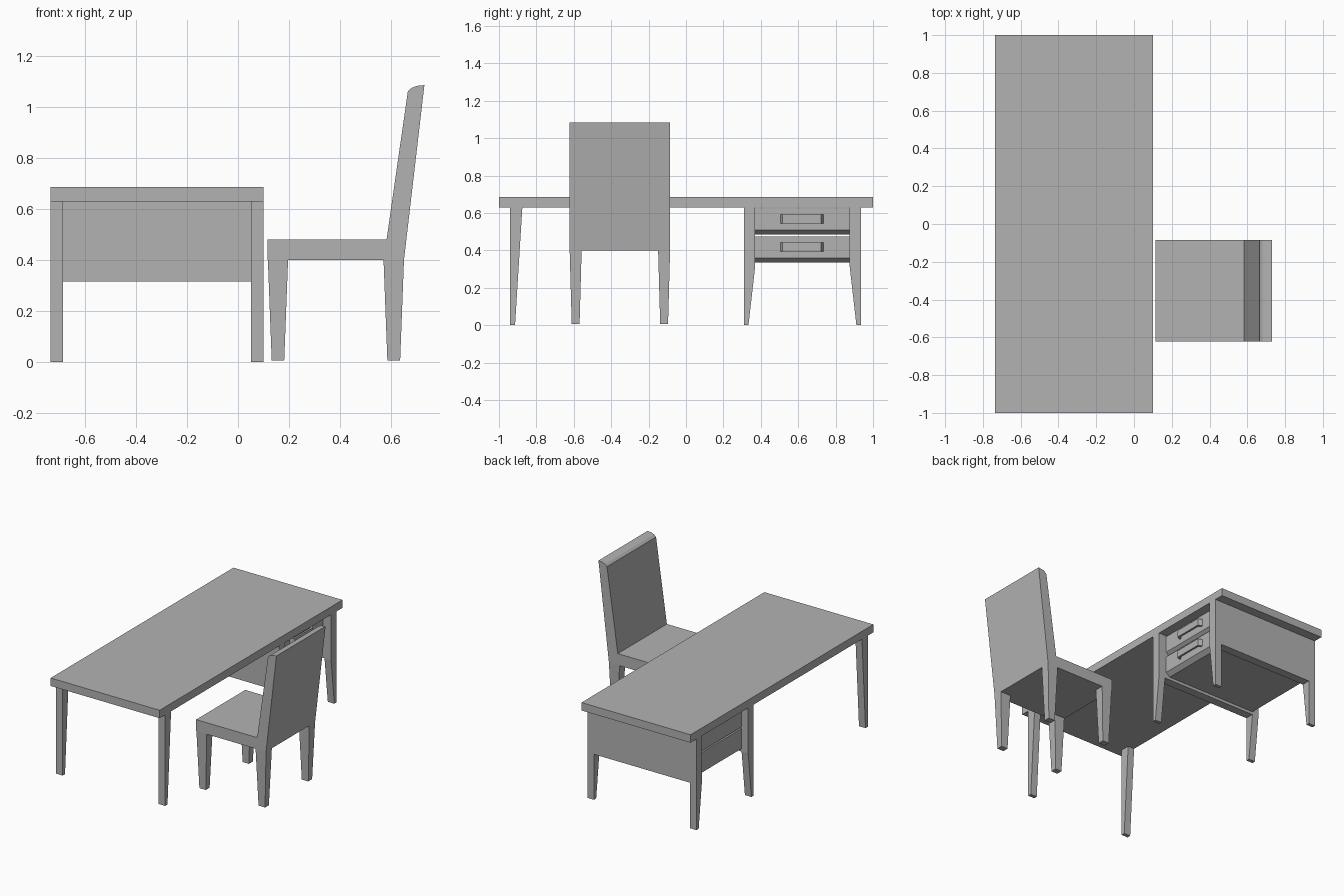
import bpy

cube = bpy.data.objects.get("Cube")
if cube:
    bpy.data.objects.remove(cube, do_unlink=True)

grey = bpy.data.materials.new("plain grey")
grey.use_nodes = True
grey.diffuse_color = (0.45, 0.45, 0.45, 1)
grey.node_tree.nodes["Principled BSDF"].inputs["Base Color"].default_value = grey.diffuse_color


def loft(name, first, second):
    """Closed solid between two matching rings of points."""
    n = len(first)
    faces = [tuple(range(n))[::-1], tuple(range(n, 2 * n))]
    faces += [(i, (i + 1) % n, n + (i + 1) % n, n + i) for i in range(n)]
    mesh = bpy.data.meshes.new(name)
    mesh.from_pydata(first + second, [], faces)
    mesh.materials.append(grey)
    obj = bpy.data.objects.new(name, mesh)
    bpy.context.collection.objects.link(obj)
    bpy.context.view_layer.objects.active = obj
    obj.select_set(True)
    bpy.ops.object.mode_set(mode='EDIT')
    bpy.ops.mesh.select_all(action='SELECT')
    bpy.ops.mesh.normals_make_consistent(inside=False)
    bpy.ops.object.mode_set(mode='OBJECT')
    obj.select_set(False)
    return obj


def rect(x, y, z):
    return [(x[0], y[0], z), (x[1], y[0], z), (x[1], y[1], z), (x[0], y[1], z)]


def box(name, x, y, z):
    return loft(name, rect(x, y, z[0]), rect(x, y, z[1]))


def leg(name, x, y, z, foot_x, foot_y):
    return loft(name, rect(foot_x, foot_y, z[0]), rect(x, y, z[1]))


def extrude_y(name, profile, y0, y1):
    return loft(name, [(x, y0, z) for x, z in profile], [(x, y1, z) for x, z in profile])


# Desk top
BACK, FRONT, UNDER, PANEL = -0.735, 0.1, 0.63, 0.315
box("desk_top", (BACK, FRONT), (-1, 1), (UNDER, 0.685))

# Side panels that carry the drawers
for name, y in (("inner", (0.31, 0.37)), ("outer", (0.875, 0.935))):
    box(name + "_side_panel", (BACK, FRONT), y, (PANEL, UNDER))

# Desk legs, tapered on one side only
for end, x in (("back", (BACK, BACK + 0.05)), ("front", (FRONT - 0.05, FRONT))):
    leg(end + "_free_leg", x, (-0.94, -0.875), (0, UNDER), x, (-0.94, -0.914))
    leg(end + "_inner_leg", x, (0.31, 0.37), (0, PANEL), x, (0.31, 0.334))
    leg(end + "_outer_leg", x, (0.875, 0.935), (0, PANEL), x, (0.911, 0.935))

# Drawers with a sloping finger edge below and a bar handle
for name, top in (("upper", 0.625), ("lower", 0.475)):
    low = top - 0.14
    extrude_y(name + "_drawer", [(-0.685, low), (0.01, low), (0.04, low + 0.025),
                                 (0.04, top), (-0.685, top)], 0.37, 0.875)
    bar = [(0.04, 0.505), (0.07, 0.517), (0.07, 0.723), (0.04, 0.735),
           (0.04, 0.72), (0.057, 0.71), (0.057, 0.53), (0.04, 0.52)]
    loft(name + "_handle", [(x, y, top - 0.08) for x, y in bar],
         [(x, y, top - 0.032) for x, y in bar])

# Chair seat and leaning backrest as one profile
extrude_y("chair_seat_and_back",
          [(0.115, 0.4), (0.65, 0.4), (0.73, 1.085), (0.7, 1.082), (0.68, 1.074),
           (0.665, 1.06), (0.582, 0.48), (0.115, 0.48)], -0.622, -0.085)

# Chair legs, tapered on all sides
for end, x in (("seat", (0.117, 0.196)), ("rear", (0.57, 0.65))):
    foot_x = (x[0] + 0.015, x[1] - 0.015)
    for side, y in (("right", (-0.622, -0.558)), ("left", (-0.149, -0.085))):
        leg(f"chair_{end}_{side}_leg", x, y, (0.006, 0.4),
            foot_x, (y[0] + 0.011, y[1] - 0.011))
